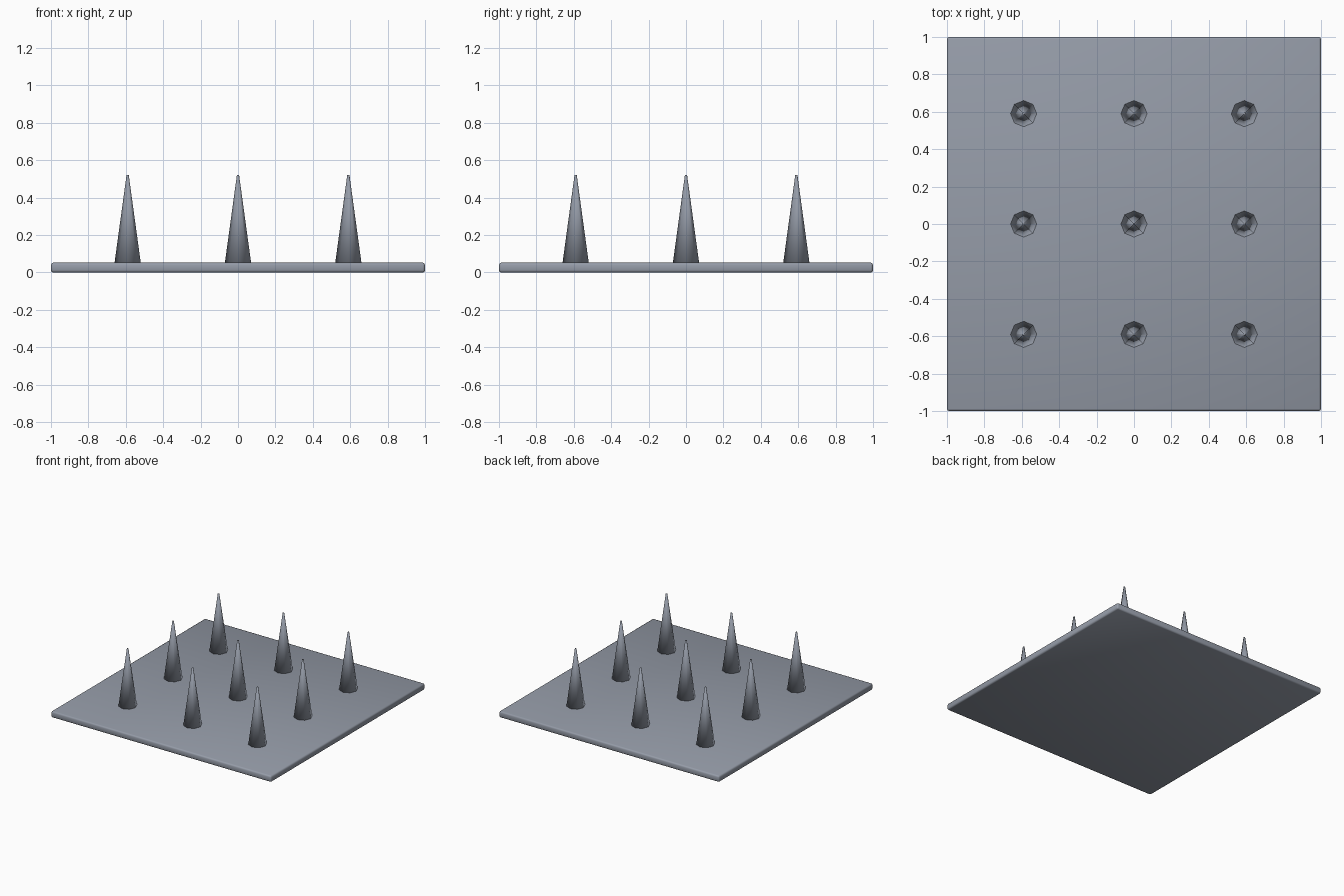
import bpy

cube = bpy.data.objects.get("Cube")
if cube:
    bpy.data.objects.remove(cube, do_unlink=True)


def make_material(name, colour):
    mat = bpy.data.materials.new(name)
    mat.use_nodes = True
    mat.diffuse_color = colour
    mat.node_tree.nodes["Principled BSDF"].inputs["Base Color"].default_value = colour
    return mat


steel = make_material("blue grey steel", (0.30, 0.33, 0.39, 1))

THICKNESS = 0.052
SPIKE_TOP = 0.52
SPACING = 0.59

# Square base plate with softened edges
bpy.ops.mesh.primitive_cube_add(size=1, location=(0, 0, THICKNESS / 2))
plate = bpy.context.object
plate.name = "base_plate"
plate.scale = (2, 2, THICKNESS)
bpy.ops.object.transform_apply(location=False, rotation=False, scale=True)
plate.data.materials.append(steel)
bevel = plate.modifiers.new("soft_edges", "BEVEL")
bevel.width = 0.012
bevel.segments = 2
bpy.ops.object.shade_smooth()

# Three by three grid of eight-sided spikes, slightly blunt at the tip
height = SPIKE_TOP - THICKNESS
for row in (-1, 0, 1):
    for column in (-1, 0, 1):
        bpy.ops.mesh.primitive_cone_add(
            vertices=8, radius1=0.07, radius2=0.006, depth=height,
            location=(column * SPACING, row * SPACING, THICKNESS + height / 2))
        spike = bpy.context.object
        spike.name = f"spike_{row + 2}_{column + 2}"
        spike.data.materials.append(steel)
        bpy.ops.object.shade_smooth()
